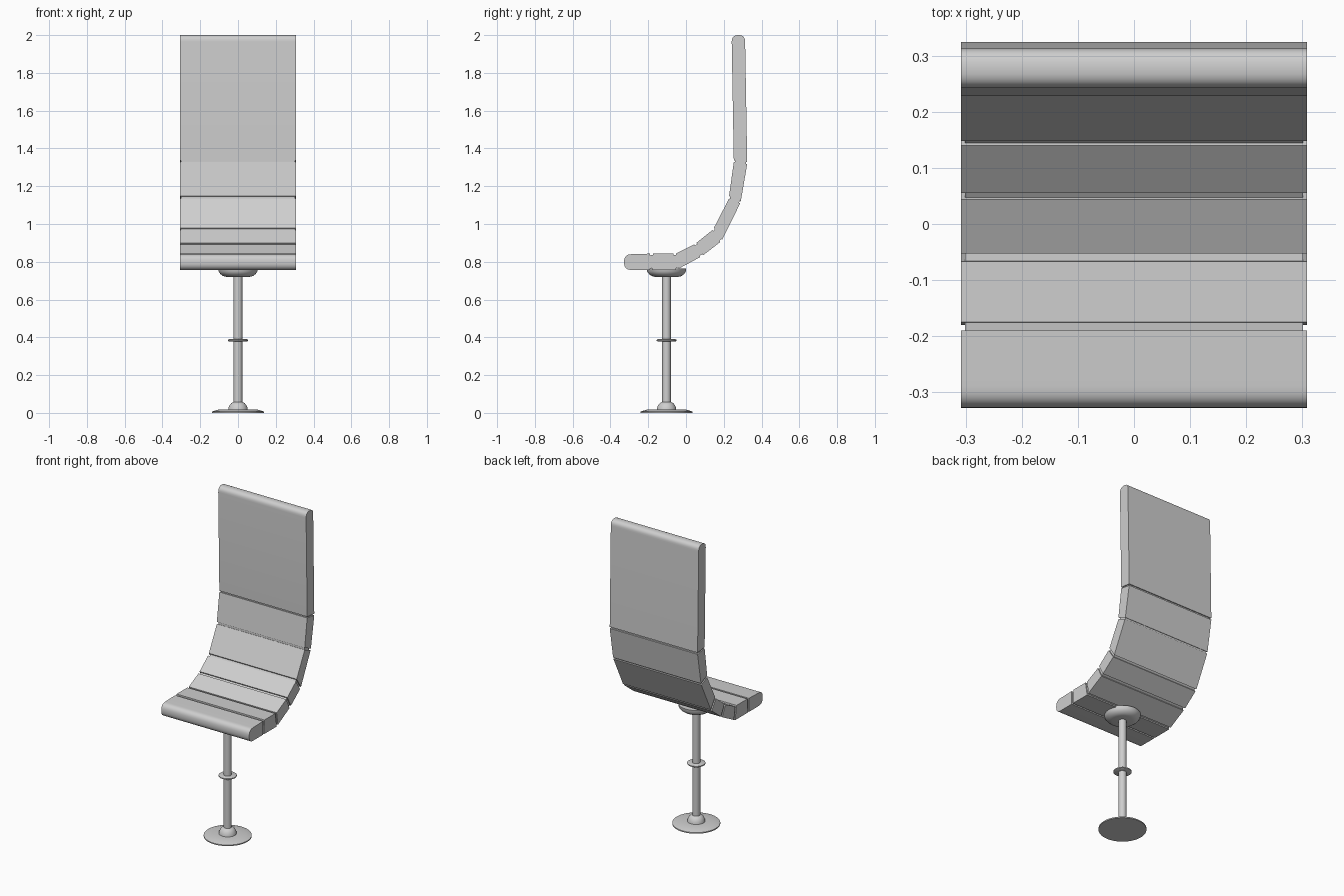
import bpy, bmesh, math
from mathutils import Vector

cube = bpy.data.objects.get("Cube")
if cube:
    bpy.data.objects.remove(cube, do_unlink=True)

GREY = (0.62, 0.62, 0.62, 1.0)
mat = bpy.data.materials.new("light grey")
mat.use_nodes = True
mat.diffuse_color = GREY
mat.node_tree.nodes["Principled BSDF"].inputs["Base Color"].default_value = GREY


def finish(name, bm):
    bmesh.ops.recalc_face_normals(bm, faces=bm.faces[:])
    mesh = bpy.data.meshes.new(name)
    bm.to_mesh(mesh)
    bm.free()
    mesh.materials.append(mat)
    obj = bpy.data.objects.new(name, mesh)
    bpy.context.collection.objects.link(obj)
    bpy.ops.object.select_all(action='DESELECT')
    obj.select_set(True)
    bpy.context.view_layer.objects.active = obj
    bpy.ops.object.shade_smooth_by_angle(angle=math.radians(35))
    return obj


def prism(name, outline, half):
    """Extrude a (y, z) outline across the width of the chair."""
    bm = bmesh.new()
    face = bm.faces.new([bm.verts.new((-half, y, z)) for y, z in outline])
    ext = bmesh.ops.extrude_face_region(bm, geom=[face])
    moved = [g for g in ext["geom"] if isinstance(g, bmesh.types.BMVert)]
    bmesh.ops.translate(bm, vec=(2 * half, 0, 0), verts=moved)
    return finish(name, bm)


def lathe(name, profile, y, steps=48):
    """Spin an (r, z) profile about a vertical axis."""
    bm = bmesh.new()
    rings = []
    for r, z in profile:
        angles = [math.tau * i / steps for i in range(steps)]
        rings.append([bm.verts.new((r * math.cos(a), y + r * math.sin(a), z)) for a in angles])
    for low, high in zip(rings, rings[1:]):
        for i in range(steps):
            j = (i + 1) % steps
            bm.faces.new((low[i], low[j], high[j], high[i]))
    bm.faces.new(rings[0])
    bm.faces.new(rings[-1])
    return finish(name, bm)


def rounded_end(a, b, depth, steps=14):
    """Points of a softly squared round cap running from a to b."""
    a, b = Vector(a), Vector(b)
    mid, across = (a + b) / 2, (a - b) / 2
    out = Vector((across.y, -across.x)).normalized() * depth
    pts = []
    for i in range(steps + 1):
        t = math.pi * i / steps
        c, s = math.cos(t), math.sin(t)
        pts.append(tuple(mid + across * math.copysign(abs(c) ** 0.8, c) + out * abs(s) ** 0.8))
    return pts


# Cushion panels: inner and outer corner at the lower end, then at the upper end
WIDTH = 0.308
panels = [
    ("front_seat_panel", (-0.288, 0.84), (-0.288, 0.757), (-0.19, 0.843), (-0.19, 0.757)),
    ("seat_panel", (-0.175, 0.845), (-0.18, 0.757), (-0.067, 0.845), (-0.052, 0.757)),
    ("rear_seat_panel", (-0.053, 0.844), (-0.04, 0.763), (0.044, 0.892), (0.076, 0.825)),
    ("lumbar_panel", (0.055, 0.9), (0.09, 0.834), (0.14, 0.968), (0.182, 0.905)),
    ("lower_back_panel", (0.148, 0.98), (0.191, 0.915), (0.228, 1.135), (0.287, 1.11)),
    ("middle_back_panel", (0.228, 1.148), (0.29, 1.12), (0.253, 1.328), (0.324, 1.318)),
    ("upper_back_panel", (0.253, 1.336), (0.324, 1.328), (0.242, 1.965), (0.313, 1.965)),
]
for i, (name, in_low, out_low, in_up, out_up) in enumerate(panels):
    if i == 0:
        outline = rounded_end(out_low, in_low, 0.04) + [in_up, out_up]
    elif i == len(panels) - 1:
        outline = [out_low] + [in_low] + rounded_end(in_up, out_up, -0.035)
        if max(z for y, z in outline) < 1.99:
            outline = [out_low] + [in_low] + rounded_end(in_up, out_up, 0.035)
    else:
        outline = [in_low, in_up, out_up, out_low]
    if i == 0 and min(y for y, z in outline) > -0.3:
        outline = rounded_end(out_low, in_low, -0.04) + [in_up, out_up]
    prism(name, outline, WIDTH)

# Recessed strips joining neighbouring panels
for i, (below, above) in enumerate(zip(panels, panels[1:])):
    ends = []
    for inner, outer in ((below[3], below[4]), (above[1], above[2])):
        p, q = Vector(inner), Vector(outer)
        ends.append((tuple(p.lerp(q, 0.1)), tuple(p.lerp(q, 0.9))))
    prism(f"joint_strip_{i + 1}", [ends[0][0], ends[1][0], ends[1][1], ends[0][1]], WIDTH - 0.007)

# Pedestal
AXIS = -0.103
lathe("base_disc", [(0.138, 0), (0.138, 0.007), (0.105, 0.017), (0.05, 0.018)], AXIS)
lathe("base_collar", [(0.052, 0.012), (0.05, 0.028), (0.043, 0.043),
                      (0.034, 0.053), (0.022, 0.058)], AXIS)
lathe("pole", [(0.023, 0.01), (0.023, 0.74)], AXIS, 32)
lathe("pole_ring", [(0.047, 0.378), (0.052, 0.381), (0.052, 0.387), (0.047, 0.39)], AXIS)
lathe("seat_mount", [(0.06, 0.72), (0.078, 0.724), (0.093, 0.735),
                     (0.102, 0.748), (0.104, 0.765)], AXIS)
